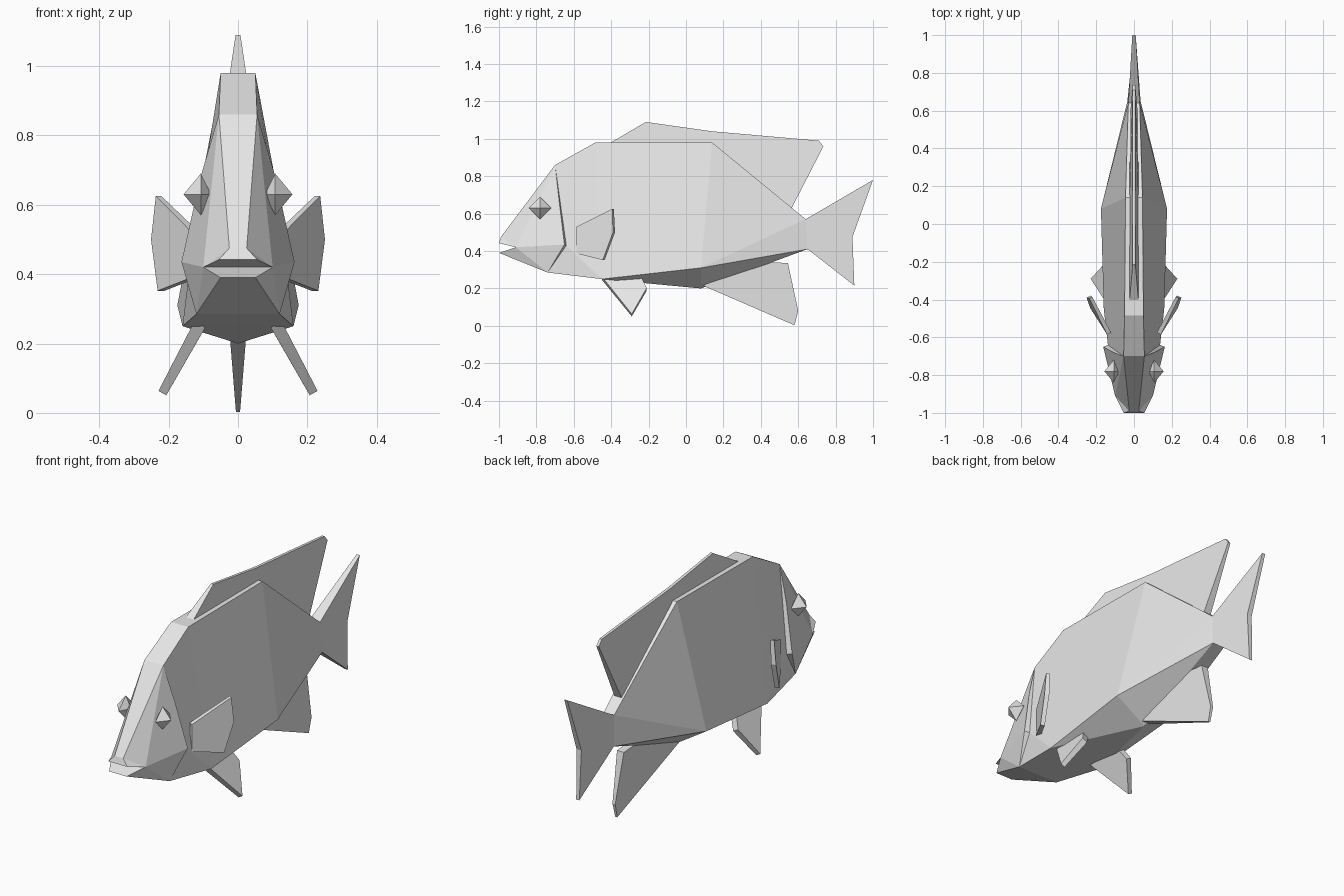
import bpy, bmesh
from mathutils import Vector

cube = bpy.data.objects.get("Cube")
if cube:
    bpy.data.objects.remove(cube, do_unlink=True)

grey = bpy.data.materials.new("plain grey")
grey.use_nodes = True
grey.diffuse_color = (0.8, 0.8, 0.8, 1)
grey.node_tree.nodes["Principled BSDF"].inputs["Base Color"].default_value = (0.8, 0.8, 0.8, 1)


def make_object(name, verts, faces):
    bm = bmesh.new()
    vs = [bm.verts.new(v) for v in verts]
    for f in faces:
        bm.faces.new([vs[i] for i in f])
    bmesh.ops.recalc_face_normals(bm, faces=bm.faces)
    mesh = bpy.data.meshes.new(name)
    bm.to_mesh(mesh)
    bm.free()
    mesh.materials.append(grey)
    obj = bpy.data.objects.new(name, mesh)
    bpy.context.collection.objects.link(obj)
    return obj


def fin(name, outline, normal=(1, 0, 0), flip=1):
    """Tapered slab: outline points are (x, y, z, half thickness)."""
    n = Vector(normal).normalized()
    k = len(outline)
    verts = []
    for side in (1, -1):
        for x, y, z, t in outline:
            p = Vector((x, y, z)) + n * t * side
            verts.append((p.x * flip, p.y, p.z))
    faces = [list(range(k)), list(range(2 * k - 1, k - 1, -1))]
    faces += [[i, (i + 1) % k, k + (i + 1) % k, k + i] for i in range(k)]
    return make_object(name, verts, faces)


# Body and head: left-half points, mirrored across x = 0
pts = {
    "nose": (0.025, -0.99, 0.475), "lip": (0.055, -1.0, 0.442),
    "mouth": (0.10, -0.91, 0.42), "jaw": (0.05, -1.0, 0.39),
    "brow": (0.055, -0.70, 0.86), "gilltop": (0.108, -0.68, 0.68),
    "gill": (0.163, -0.65, 0.435), "neck": (0.138, -0.64, 0.43),
    "throat": (0.12, -0.74, 0.285),
    "back1": (0.05, -0.485, 0.98), "back2": (0.045, 0.14, 0.98), "back3": (0.03, 0.64, 0.57),
    "belly1": (0.16, -0.45, 0.25), "belly2": (0.175, 0.08, 0.31), "belly3": (0.035, 0.65, 0.41),
    "keel": (0.0, 0.08, 0.20),
}
# Faces on each side
sides = ["nose lip mouth", "nose mouth brow", "brow mouth gill gilltop",
         "mouth throat gill", "mouth jaw throat",
         "brow gilltop neck", "gilltop gill neck", "gill throat neck",
         "brow back1 belly1 neck", "neck belly1 throat",
         "back1 back2 belly2 belly1", "back2 back3 belly2", "back3 belly3 belly2",
         "belly1 belly2 keel", "belly2 belly3 keel"]
# Edges bridged straight across to their mirror image
bridges = ["nose brow", "nose lip", "lip mouth", "mouth jaw", "jaw throat",
           "brow back1", "back1 back2", "back2 back3", "back3 belly3",
           "throat belly1", "belly1 keel", "belly3 keel"]
names = list(pts)
half = len(names)
verts = list(pts.values()) + [(-x, y, z) for x, y, z in pts.values()]
centre = names.index("keel")


def mirror(i):
    return i if i == centre else i + half


faces = []
for s in sides:
    f = [names.index(w) for w in s.split()]
    faces += [f, [mirror(i) for i in reversed(f)]]
for s in bridges:
    a, b = [names.index(w) for w in s.split()]
    faces.append([a, b, mirror(a)] if b == centre else [a, b, mirror(b), mirror(a)])
body = make_object("body", verts, faces)
bm = bmesh.new()
bm.from_mesh(body.data)
bmesh.ops.delete(bm, geom=[v for v in bm.verts if not v.link_faces], context='VERTS')
bm.to_mesh(body.data)
bm.free()

# Fins on the centre line
fin("tail_fin", [(0, 0.64, 0.57, 0.03), (0, 1.0, 0.78, 0.009), (0, 0.89, 0.475, 0.014),
                 (0, 0.90, 0.215, 0.009), (0, 0.65, 0.41, 0.035)])
fin("dorsal_fin", [(0, -0.41, 0.975, 0.024), (0, -0.215, 1.09, 0.007), (0, 0.14, 1.04, 0.008),
                   (0, 0.71, 0.99, 0.007), (0, 0.735, 0.96, 0.007), (0, 0.56, 0.62, 0.022),
                   (0, 0.13, 0.965, 0.024)])
fin("anal_fin", [(0, 0.09, 0.215, 0.023), (0, 0.58, 0.003, 0.006), (0, 0.60, 0.08, 0.008),
                 (0, 0.545, 0.335, 0.02), (0, 0.40, 0.345, 0.023)])

# Paired fins and eyes
for label, s in (("left", 1), ("right", -1)):
    fin(label + "_pectoral_fin",
        [(0.132, -0.58, 0.53, 0.012), (0.229, -0.39, 0.625, 0.009), (0.24, -0.385, 0.50, 0.012),
         (0.222, -0.44, 0.352, 0.011), (0.132, -0.58, 0.387, 0.012)],
        (0.87, -0.45, 0), s)
    fin(label + "_pelvic_fin",
        [(0.11, -0.45, 0.255, 0.018), (0.218, -0.29, 0.057, 0.013),
         (0.142, -0.21, 0.195, 0.016), (0.11, -0.24, 0.255, 0.018)],
        (0.87, 0, 0.48), s)
    ring = [(0.107 * s, -0.78 + dy, 0.63 + dz)
            for dy, dz in ((0.06, 0), (0, 0.06), (-0.06, 0), (0, -0.06))]
    tips = [(0.157 * s, -0.78, 0.63), (0.077 * s, -0.78, 0.63)]
    make_object(label + "_eye", ring + tips,
                [[i, (i + 1) % 4, t] for t in (4, 5) for i in range(4)])
